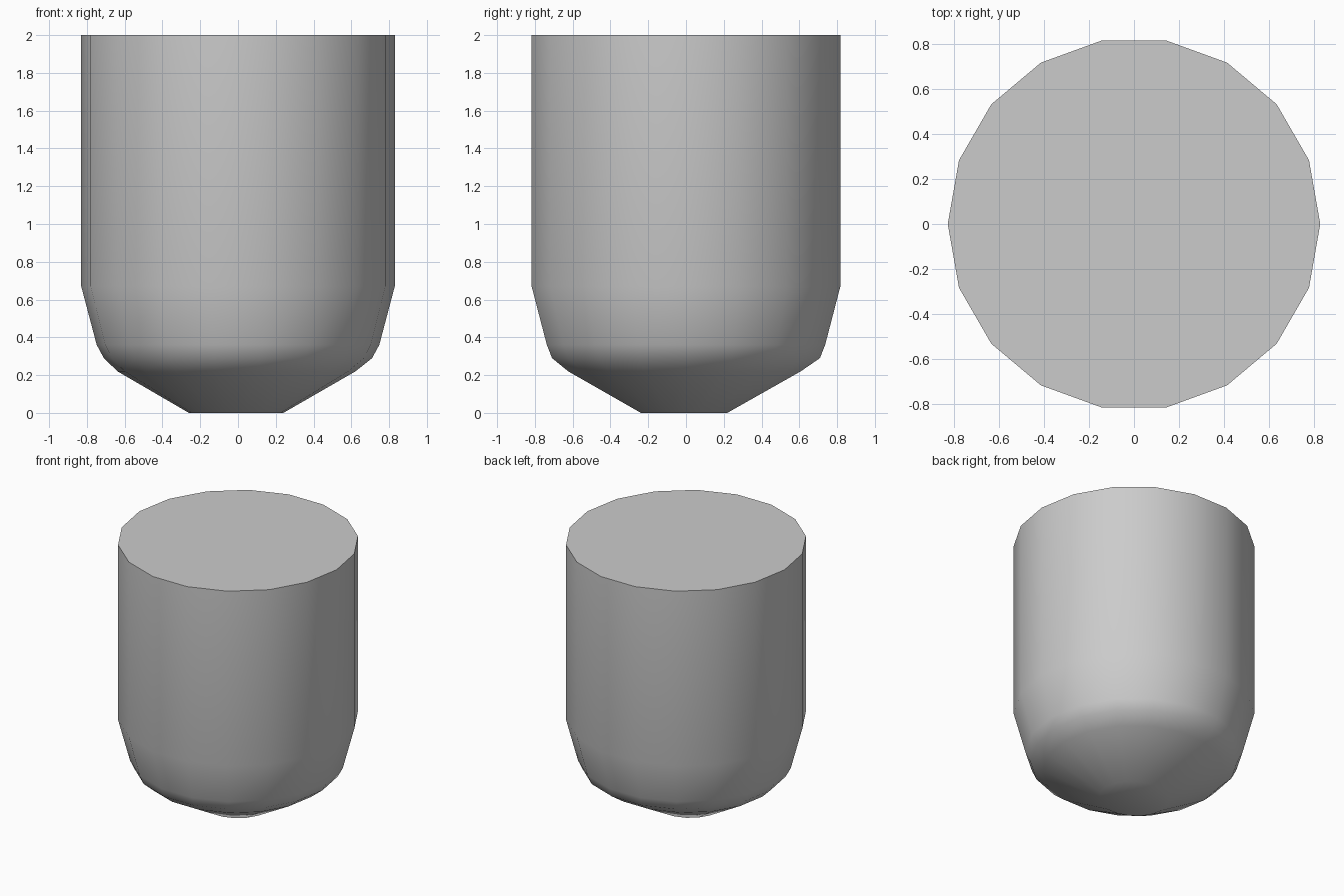
import bpy, bmesh
from math import cos, sin, tau, radians

if "Cube" in bpy.data.objects:
    bpy.data.objects.remove(bpy.data.objects["Cube"])

SIDES = 18
# (radius x, radius y, centre offset, height) from foot to rim
PROFILE = [(0.25, 0.232, -0.01, 0.0), (0.63, 0.625, -0.008, 0.22),
           (0.71, 0.72, 0.0, 0.29), (0.748, 0.748, 0.0, 0.36),
           (0.83, 0.83, 0.0, 0.67), (0.83, 0.83, 0.0, 2.0)]

# Faceted round body with a tapered base, closed at both ends
bm = bmesh.new()
rings = [[bm.verts.new((rx * cos(tau * i / SIDES) + off,
                        ry * sin(tau * i / SIDES) + off, z))
          for i in range(SIDES)] for rx, ry, off, z in PROFILE]
for low, high in zip(rings, rings[1:]):
    for i in range(SIDES):
        j = (i + 1) % SIDES
        bm.faces.new((low[i], low[j], high[j], high[i]))
bm.faces.new(rings[0][::-1])
bm.faces.new(rings[-1])

mesh = bpy.data.meshes.new("rounded_body")
bm.to_mesh(mesh)
bm.free()
body = bpy.data.objects.new("rounded_body", mesh)
bpy.context.collection.objects.link(body)

# Smooth sides, crisp rim
bpy.context.view_layer.objects.active = body
body.select_set(True)
bpy.ops.object.shade_smooth_by_angle(angle=radians(40))
